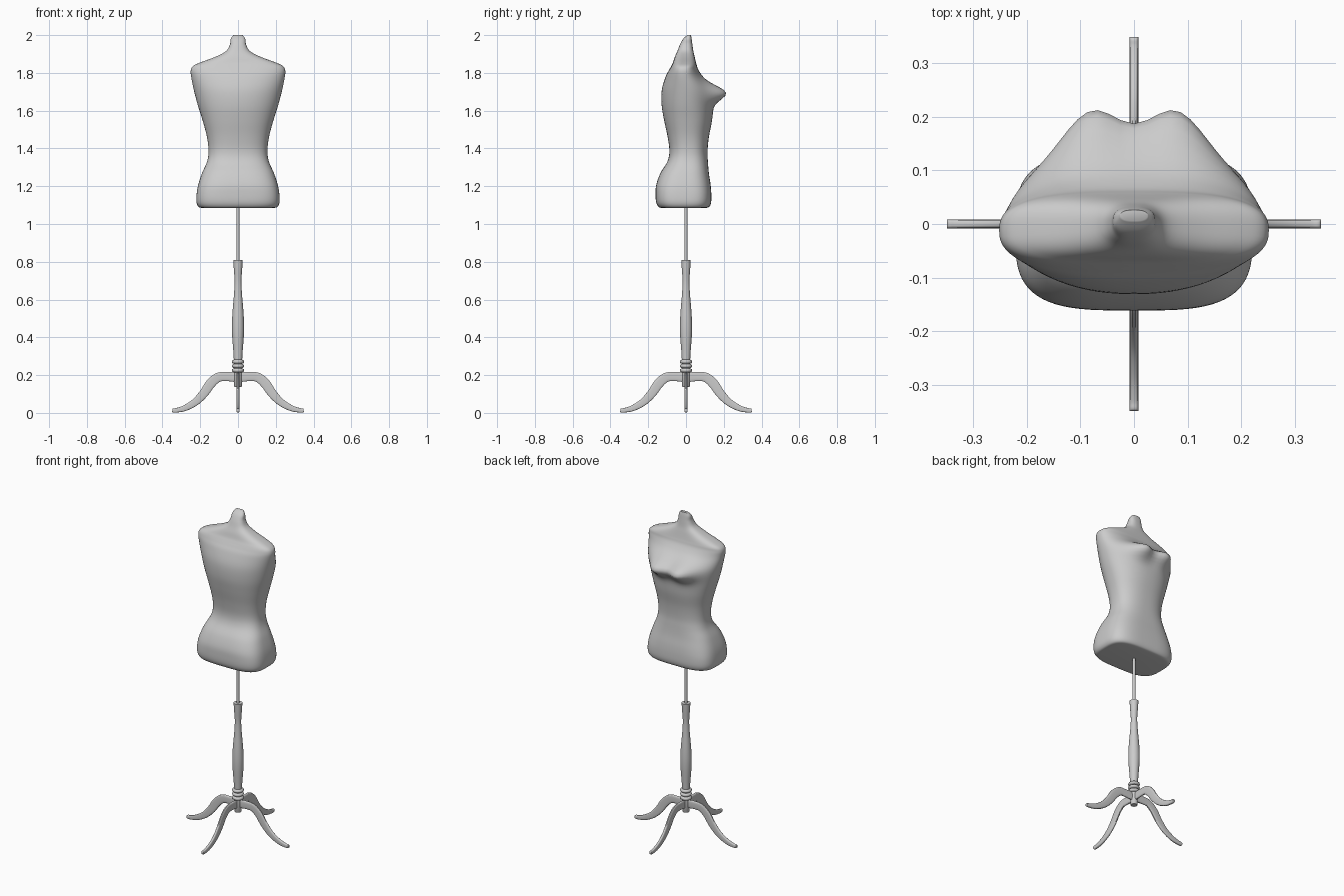
import bpy, bmesh, math
from mathutils import Vector

if "Cube" in bpy.data.objects:
    bpy.data.objects.remove(bpy.data.objects["Cube"])


def catmull(rows, steps):
    """Smooth a table of tuples into a denser one."""
    pts = [Vector(r) for r in rows]
    out = []
    for i in range(len(pts) - 1):
        a, b, c, d = pts[max(i - 1, 0)], pts[i], pts[i + 1], pts[min(i + 2, len(pts) - 1)]
        for s in range(steps):
            t = s / steps
            out.append(0.5 * (2 * b + (c - a) * t + (2 * a - 5 * b + 4 * c - d) * t * t
                              + (3 * b - a - 3 * c + d) * t ** 3))
    return out + [pts[-1]]


def super_point(angle, n):
    c, s = math.cos(angle), math.sin(angle)
    return (math.copysign(abs(c) ** (2 / n), c), math.copysign(abs(s) ** (2 / n), s))


def loft(name, rings, sharp=40):
    """Skin closed rings of points and cap both ends."""
    bm = bmesh.new()
    loops = [[bm.verts.new(p) for p in ring] for ring in rings]
    n = len(loops[0])
    for lo, hi in zip(loops, loops[1:]):
        for i in range(n):
            bm.faces.new((lo[i], lo[(i + 1) % n], hi[(i + 1) % n], hi[i]))
    bm.faces.new(loops[0][::-1])
    bm.faces.new(loops[-1])
    bmesh.ops.recalc_face_normals(bm, faces=bm.faces)
    mesh = bpy.data.meshes.new(name)
    bm.to_mesh(mesh)
    bm.free()
    ob = bpy.data.objects.new(name, mesh)
    bpy.context.collection.objects.link(ob)
    bpy.ops.object.select_all(action='DESELECT')
    ob.select_set(True)
    bpy.context.view_layer.objects.active = ob
    bpy.ops.object.shade_smooth_by_angle(angle=math.radians(sharp))
    return ob


def turned(name, profile, sides=24):
    """Round part from (radius, z) pairs."""
    ring = [2 * math.pi * i / sides for i in range(sides)]
    return loft(name, [[(r * math.cos(a), r * math.sin(a), z) for a in ring] for r, z in profile])


# Torso sections: half width, lowest y, highest y, squareness, height
torso = [(.185, -.125, .10, 3.4, 1.085), (.208, -.145, .122, 3.4, 1.09),
         (.22, -.158, .133, 3.4, 1.115), (.219, -.161, .134, 3.4, 1.16),
         (.21, -.157, .13, 3.2, 1.21), (.19, -.135, .121, 3, 1.27),
         (.164, -.099, .116, 2.7, 1.33), (.156, -.088, .114, 2.5, 1.385),
         (.164, -.097, .121, 2.4, 1.46), (.188, -.116, .138, 2.3, 1.55),
         (.213, -.129, .143, 2.2, 1.63), (.234, -.128, .134, 2.2, 1.71),
         (.248, -.108, .088, 2.3, 1.78), (.25, -.09, .066, 2.6, 1.815),
         (.237, -.078, .058, 2.9, 1.837), (.2, -.069, .053, 3, 1.855),
         (.12, -.059, .046, 2.8, 1.885), (.064, -.046, .039, 2.6, 1.915),
         (.043, -.032, .034, 2.6, 1.95), (.038, -.015, .03, 2.6, 1.98),
         (.025, .006, .026, 2.5, 2.0)]


def torso_ring(row, sides=72):
    w, y0, y1, n, z = row
    mid, half = (y0 + y1) / 2, (y1 - y0) / 2
    spread = math.exp(-((z - 1.693) / .05) ** 2)
    ring = []
    for i in range(sides):
        px, py = super_point(2 * math.pi * i / sides, n)
        x, y = w * px, mid + half * py
        # Bust: two soft mounds on the +y side
        mounds = sum(math.exp(-((x - s * .078) / .072) ** 2) for s in (-1, 1))
        y += .078 * spread * mounds * min(1, max(0, (y - mid) / .06))
        ring.append((x, y, z))
    return ring


loft("torso", [torso_ring(r) for r in catmull(torso, 5)], 60)

# Pole and turned column
turned("pole", [(.008, .79), (.008, 1.1)], 16)
turned("column", [(.02, .27)] + [tuple(p) for p in catmull(
    [(.022, .28), (.025, .33), (.032, .43), (.03, .52), (.021, .63), (.018, .70), (.022, .76), (.025, .81)], 3)])

# Stacked beads and hub under the column
for k, z in enumerate((.225, .248, .271)):
    turned(f"bead_{k + 1}", [(.02 + .013 * math.sin(math.pi * t / 6), z - .011 * math.cos(math.pi * t / 6))
                             for t in range(7)])
turned("hub", [(.018, .137), (.021, .142), (.021, .215), (.022, .28)])

# Four curved legs: distance out, centre height, half depth
leg_path = catmull([(.01, .189, .026), (.06, .192, .024), (.105, .188, .025), (.145, .155, .026),
                    (.18, .105, .024), (.225, .058, .02), (.28, .026, .016), (.325, .014, .012),
                    (.343, .013, .011), (.348, .013, .007)], 4)
for k in range(4):
    rings = []
    for i, (r, z, h) in enumerate(leg_path):
        a, b = leg_path[max(i - 1, 0)], leg_path[min(i + 1, len(leg_path) - 1)]
        tangent = Vector((b[0] - a[0], b[1] - a[1])).normalized()
        ring = []
        for j in range(16):
            u, v = super_point(2 * math.pi * (j + .5) / 16, 3.5)
            ring.append((r - tangent.y * h * v, .008 * u, max(0, z + tangent.x * h * v)))
        rings.append(ring)
    leg = loft(f"leg_{k + 1}", rings)
    leg.rotation_euler.z = k * math.pi / 2
